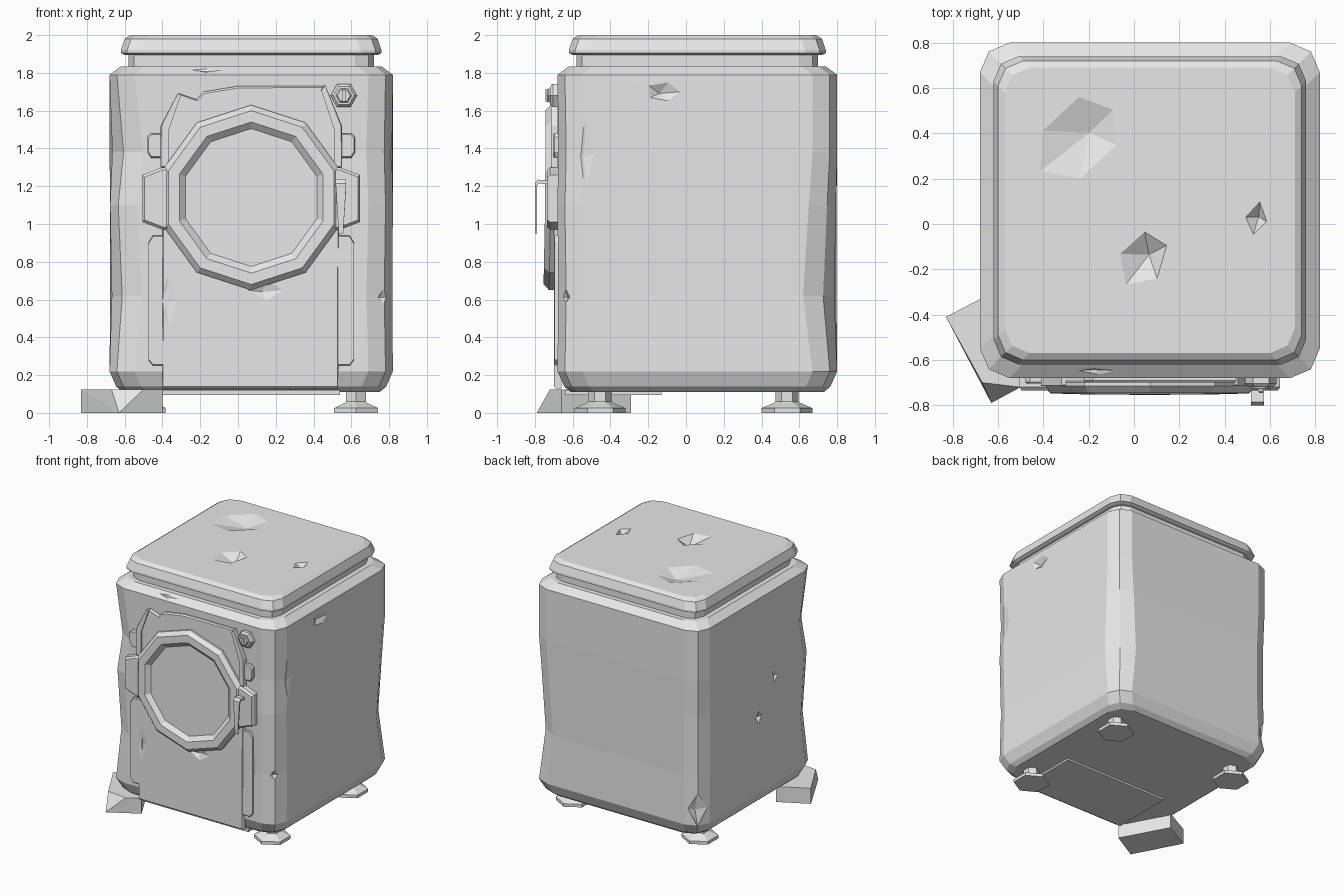
import bpy, bmesh, random
from math import sin, cos, pi, tau
from mathutils import Vector, Matrix

if "Cube" in bpy.data.objects:
    bpy.data.objects.remove(bpy.data.objects["Cube"])
random.seed(4)

grey = bpy.data.materials.new("plain grey")
grey.use_nodes = True
tone = (0.8, 0.8, 0.8, 1)
grey.diffuse_color = tone
grey.node_tree.nodes["Principled BSDF"].inputs["Base Color"].default_value = tone


def finish(name, bm):
    bmesh.ops.recalc_face_normals(bm, faces=bm.faces)
    mesh = bpy.data.meshes.new(name)
    bm.to_mesh(mesh)
    bm.free()
    mesh.materials.append(grey)
    ob = bpy.data.objects.new(name, mesh)
    bpy.context.collection.objects.link(ob)
    return ob


def loft(name, rings):
    """Skin a list of equal point rings and cap both ends."""
    bm = bmesh.new()
    rows = [[bm.verts.new(p) for p in ring] for ring in rings]
    n = len(rows[0])
    for a, b in zip(rows, rows[1:]):
        for i in range(n):
            j = (i + 1) % n
            bm.faces.new((a[i], a[j], b[j], b[i]))
    bm.faces.new(rows[0])
    bm.faces.new(rows[-1])
    return finish(name, bm)


def hull(name, points):
    bm = bmesh.new()
    for p in points:
        bm.verts.new(p)
    out = bmesh.ops.convex_hull(bm, input=bm.verts)
    loose = [v for v in bm.verts if not v.link_faces]
    bmesh.ops.delete(bm, geom=loose, context="VERTS")
    return finish(name, bm)


def square_ring(z, hx, hy, cut, pulls=(0, 0, 0, 0)):
    """Chamfered square around the cabinet axis; pulls push corners inward."""
    ring = []
    for k, (sx, sy) in enumerate(((1, -1), (1, 1), (-1, 1), (-1, -1))):
        p = pulls[k]
        near = cut * 0.3 + p * 0.7
        pts = [(cut + p, p * 0.3), (near, near), (p * 0.3, cut + p)]
        if sx * sy > 0:
            pts.reverse()
        ring += [Vector((0.07 + sx * (hx - a), 0.06 + sy * (hy - b), z)) for a, b in pts]
    return ring


def plate(name, outline, back, front, edge=0.01):
    """Front-facing plate with a chamfered rim, outline given in x and z."""
    mid = sum((Vector(p) for p in outline), Vector((0, 0))) / len(outline)
    rings = []
    for y, inset in ((back, 0), (front + edge, 0), (front, edge)):
        ring = []
        for p in outline:
            v = Vector(p)
            v -= (v - mid).normalized() * inset
            ring.append((v.x, y, v.y))
        rings.append(ring)
    return loft(name, rings)


def dent_cutter(spot, normal, wide, tall, depth, sides=5, turn=0):
    """Irregular pointed wedge that knocks a dent into a surface."""
    n = Vector(normal).normalized()
    basis = n.to_track_quat("Z", "Y").to_matrix()
    pts = []
    for i in range(sides):
        a = tau * i / sides
        s = random.uniform(0.85, 1.1)
        flat = Matrix.Rotation(turn, 3, "Z") @ Vector((cos(a) * wide * s, sin(a) * tall * s, 0))
        pts += [Vector(spot) + basis @ flat, Vector(spot) + basis @ flat + n * 0.1]
    off = basis @ Vector((-wide * 0.2, -tall * 0.15, 0))
    pts.append(Vector(spot) + off - n * depth)
    return hull("dent_cutter", pts)


def knock(target, dents):
    for args in dents:
        cutter = dent_cutter(*args)
        cutter.hide_render = True
        mod = target.modifiers.new("dent", "BOOLEAN")
        mod.operation = "DIFFERENCE"
        mod.solver = "EXACT"
        mod.object = cutter
        bpy.context.view_layer.objects.active = target
        bpy.ops.object.modifier_apply(modifier=mod.name)
        bpy.data.objects.remove(cutter)


# Cabinet with battered corners: height, inset, corner pulls
levels = (
    (0.11, 0.07, (0, 0, 0, 0)),
    (0.14, 0.035, (0, 0, 0, 0)),
    (0.22, 0, (0, 0, 0, 0)),
    (0.62, 0, (0.01, 0.05, 0.01, 0.04)),
    (1.1, 0, (0, 0.02, 0.01, 0.01)),
    (1.38, 0, (0.01, 0, 0, 0.05)),
    (1.79, 0, (0, 0, 0, 0)),
    (1.835, 0.06, (0, 0, 0, 0)),
)
cabinet = loft("cabinet", [square_ring(z, 0.75 - i, 0.74 - i, 0.13, p) for z, i, p in levels])
RIGHT, LEFT, FRONT, UP = (1, 0, 0), (-1, 0, 0), (0, -1, 0), (0, 0, 1)
knock(cabinet, [
    ((0.82, -0.12, 1.7), RIGHT, 0.1, 0.06, 0.03),
    ((0.82, -0.53, 1.38), RIGHT, 0.06, 0.18, 0.015, 4),
    ((-0.68, -0.17, 1.09), LEFT, 0.05, 0.08, 0.03, 3),
    ((-0.68, 0.03, 0.83), LEFT, 0.05, 0.06, 0.04, 4),
    ((0.79, -0.65, 0.62), (1, -1, 0), 0.07, 0.07, 0.05, 4),
    ((0.3, -0.66, 0.15), (0, -1, -0.5), 0.11, 0.06, 0.04, 4),
    ((-0.62, 0.74, 0.35), (-1, 1, 0), 0.07, 0.14, 0.02, 4),
    ((-0.15, -0.65, 1.82), (0, -1, 1), 0.14, 0.03, 0.015, 4),
])

# Lid on a narrow neck
loft("neck", [square_ring(z, 0.65, 0.64, 0.1) for z in (1.8, 1.91)])
lid_profile = ((1.895, 0.02), (1.905, 0), (1.92, 0), (1.98, 0.02), (2, 0.05))
lid = loft("lid", [square_ring(z, 0.69 - i, 0.68 - i, 0.11) for z, i in lid_profile])
knock(lid, [
    ((-0.24, 0.38, 2), UP, 0.21, 0.15, 0.05, 6, 0.7),
    ((0.04, -0.15, 2), UP, 0.13, 0.1, 0.06, 5, 1),
    ((0.54, 0.02, 2), UP, 0.05, 0.075, 0.04, 4, -0.2),
])

# Raised front panel with a broken top edge
panel = plate("front_panel", [
    (-0.4, 0.13), (0.53, 0.13), (0.54, 1.5), (0.45, 1.73), (0, 1.73),
    (-0.18, 1.7), (-0.22, 1.66), (-0.31, 1.69), (-0.4, 1.5)], -0.66, -0.7)
knock(panel, [
    ((0.15, -0.7, 0.65), FRONT, 0.1, 0.06, 0.02, 4),
    ((-0.37, -0.7, 0.6), FRONT, 0.05, 0.13, 0.012, 4),
])
arch = [(0.51, 1.3), (0.55, 1.3), (0.55, 1.52), (0.46, 1.74), (0.44, 1.71), (0.51, 1.5)]
plate("arch_trim_left", arch, -0.68, -0.715, 0.005)
plate("arch_trim_right", [(0.14 - x, min(z, 1.69)) for x, z in arch], -0.68, -0.715, 0.005)

# Side flanges and small hinge tabs, mirrored about the door centre
for side, word in ((1, "left"), (-1, "right")):
    def across(pts):
        return [(0.07 + side * x, z) for x, z in pts]
    plate("flange_" + word, across([
        (0.44, 0.25), (0.52, 0.25), (0.545, 0.28), (0.545, 0.9), (0.52, 0.94), (0.44, 0.94)]),
        -0.66, -0.695, 0.006)
    plate("tab_" + word, across([
        (0.45, 1.35), (0.53, 1.35), (0.55, 1.38), (0.55, 1.46), (0.53, 1.48), (0.45, 1.48)]),
        -0.66, -0.705, 0.008)
    plate("door_lug_" + word, across([
        (0.38, 0.97), (0.47, 0.97), (0.575, 1.01), (0.575, 1.26), (0.47, 1.3), (0.38, 1.3)]),
        -0.67, -0.735, 0.015)

# Ten-sided door, leaning out slightly at the bottom, with a sunken window
door_profile = ((0.49, 0.67), (0.49, 0.715), (0.46, 0.745), (0.4, 0.745), (0.365, 0.715))
door = []
for r, depth in door_profile:
    door.append([(0.07 + r * sin(a), -depth - 0.02 * r * max(0, -cos(a)), 1.14 + r * cos(a))
                 for a in (tau * i / 10 for i in range(10))])
loft("door", door)

# Pull handle hanging in front of the door lug
handle = ((-0.73, 1.21), (-0.73, 1.23), (-0.785, 1.235), (-0.8, 1.215),
          (-0.8, 0.95), (-0.79, 0.95), (-0.79, 1.2), (-0.78, 1.215))
loft("door_handle", [[(0.545 + s * (0.012 + 0.016 * (z > 1)), y, z) for y, z in handle]
                     for s in (-1, 1)])

# Hexagonal lock with a keyhole bar
def hexagon(r, x=0.56, z=1.68):
    return [(x + r * cos(i * pi / 3), z + r * sin(i * pi / 3)) for i in range(6)]
plate("lock_plate", hexagon(0.07), -0.66, -0.72, 0.015)
plate("lock_core", hexagon(0.042), -0.7, -0.735, 0.008)
plate("lock_bar", [(0.55, 1.645), (0.57, 1.645), (0.57, 1.715), (0.55, 1.715)], -0.72, -0.745, 0.005)

# Service cover underneath
hull("bottom_cover", [(x, y, z) for x in (-0.4, 0.54) for y in (-0.64, -0.13) for z in (0.095, 0.12)])

# Three levelling feet
foot_profile = ((0, 0.135), (0.025, 0.135), (0.055, 0.065), (0.06, 0.06), (0.13, 0.06))
for name, x, y in (("foot_front_left", 0.625, -0.455),
                   ("foot_back_left", 0.625, 0.535),
                   ("foot_back_right", -0.5, 0.535)):
    loft(name, [[(x + r * sin(i * pi / 3), y + r * cos(i * pi / 3), z) for i in range(6)]
                for z, r in foot_profile])

# Chipped brick standing in for the missing foot
base = [(-0.83, -0.41), (-0.63, -0.79), (-0.4, -0.66), (-0.6, -0.29)]
top = [(-0.83, -0.41), (-0.67, -0.7), (-0.5, -0.72), (-0.4, -0.66), (-0.6, -0.29)]
hull("brick", [(x, y, 0) for x, y in base] + [(x, y, 0.125) for x, y in top])
